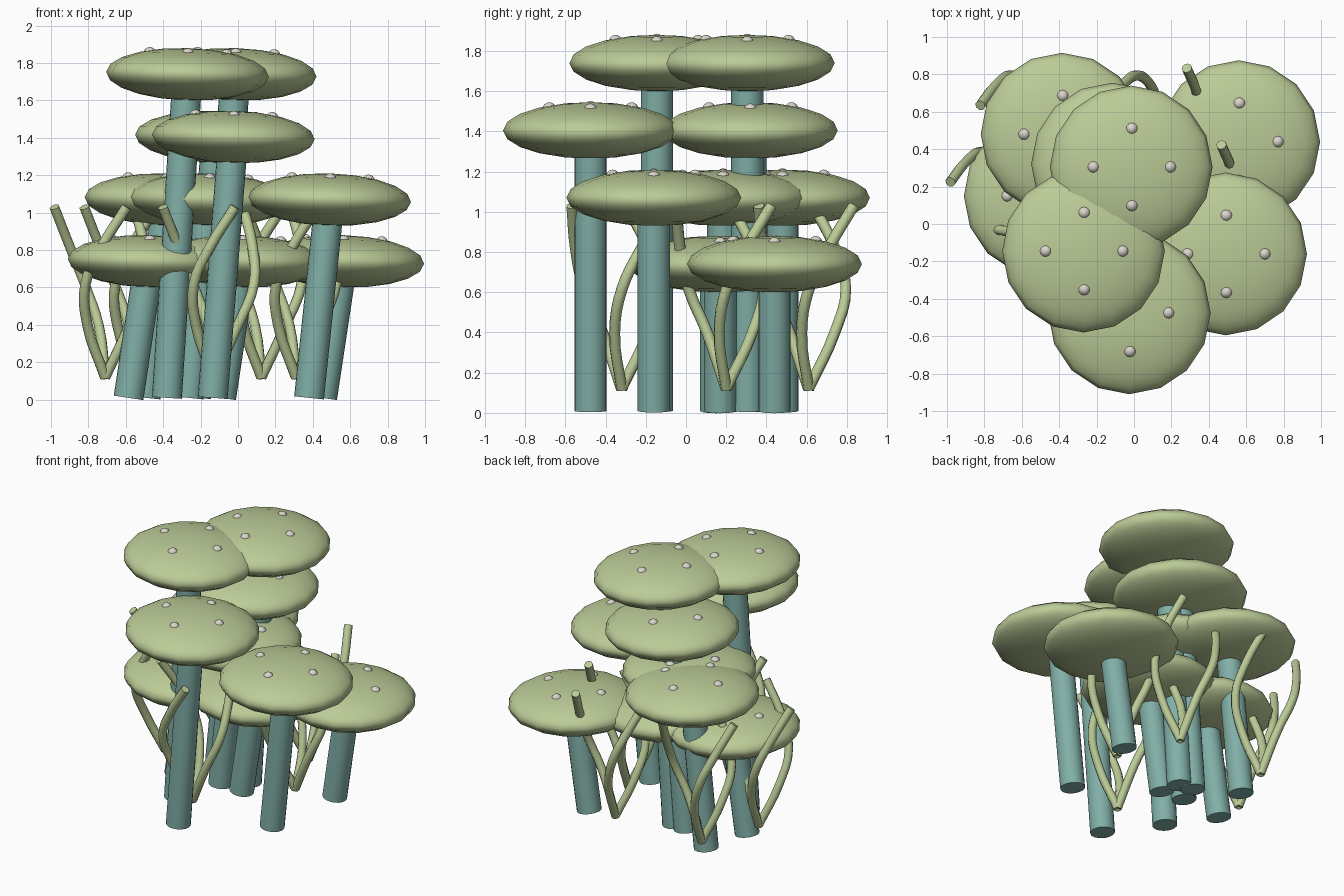
import bpy
import math
from mathutils import Matrix, Vector

cube = bpy.data.objects.get("Cube")
if cube:
    bpy.data.objects.remove(cube, do_unlink=True)


def material(name, color):
    mat = bpy.data.materials.new(name)
    mat.use_nodes = True
    mat.diffuse_color = (*color, 1)
    mat.node_tree.nodes["Principled BSDF"].inputs["Base Color"].default_value = (*color, 1)
    return mat


GREEN = material("pale_green", (0.50, 0.60, 0.31))
TEAL = material("teal", (0.22, 0.43, 0.39))
CREAM = material("cream", (0.70, 0.66, 0.60))


def finish(name, mat):
    obj = bpy.context.object
    obj.name = name
    obj.data.materials.append(mat)
    bpy.ops.object.shade_smooth_by_angle(angle=math.radians(50))
    return obj


def ellipsoid(name, centre, scale, mat, segments, rings, tilt=0):
    bpy.ops.mesh.primitive_uv_sphere_add(segments=segments, ring_count=rings, radius=1,
                                         location=centre, rotation=(0, tilt, 0))
    bpy.context.object.scale = scale
    return finish(name, mat)


CAP_R, CAP_H = 0.435, 0.14
STEM_R, LEAN, TILT = 0.08, 0.11, 0.03


def mushroom(i, x, y, z):
    # Leaning stem, from the ground up into the cap
    top, foot = Vector((x, y, z)), Vector((x - LEAN, y, 0.01))
    axis = top - foot
    bpy.ops.mesh.primitive_cylinder_add(vertices=20, radius=STEM_R, depth=axis.length,
                                        location=(top + foot) / 2,
                                        rotation=axis.to_track_quat("Z", "Y").to_euler())
    finish(f"stem_{i}", TEAL)
    # Flattened cap
    ellipsoid(f"cap_{i}", top, (CAP_R, CAP_R, CAP_H), GREEN, 16, 10, TILT)
    # Four spots around the crown
    turn = Matrix.Rotation(TILT, 3, "Y")
    for k in range(4):
        a = k * math.pi / 2
        offset = turn @ Vector((0.205 * math.cos(a), 0.205 * math.sin(a), 0.107))
        ellipsoid(f"spot_{i}_{k + 1}", top + offset, (0.033,) * 3, CREAM, 12, 8)


# One swirling arm, measured from the foot of its sprout
ARM = [(0, 0, 0.12), (-0.035, 0.13, 0.40), (-0.11, 0.185, 0.62),
       (-0.19, 0.13, 0.82), (-0.272, 0.024, 1.03)]


def sprout(i, x, y):
    curve = bpy.data.curves.new(f"sprout_{i}", "CURVE")
    curve.dimensions = "3D"
    curve.bevel_depth = 0.028
    curve.bevel_resolution = 2
    curve.resolution_u = 4
    curve.use_fill_caps = True
    for k in range(3):
        turn = Matrix.Rotation(k * math.tau / 3, 3, "Z")
        spline = curve.splines.new("BEZIER")
        spline.bezier_points.add(len(ARM) - 1)
        for point, co in zip(spline.bezier_points, ARM):
            point.co = turn @ Vector(co)
            point.handle_left_type = point.handle_right_type = "AUTO"
    obj = bpy.data.objects.new(f"sprout_{i}", curve)
    obj.location = (x, y, 0)
    bpy.context.collection.objects.link(obj)
    bpy.ops.object.select_all(action="DESELECT")
    obj.select_set(True)
    bpy.context.view_layer.objects.active = obj
    bpy.ops.object.convert(target="MESH")
    finish(f"sprout_{i}", GREEN)


# Cap centres in four tiers
TIERS = {
    0.74: [(0.56, 0.44), (-0.475, 0.15), (0.02, 0.17)],
    1.07: [(-0.385, 0.48), (0.49, -0.16), (-0.155, 0.185)],
    1.405: [(-0.025, -0.475), (-0.115, 0.32)],
    1.74: [(-0.27, -0.145), (-0.015, 0.305)],
}
count = 0
for height, spots in TIERS.items():
    for px, py in spots:
        count += 1
        mushroom(count, px, py, height)

# Three-armed sprouts between the stems
for n, (px, py) in enumerate([(-0.71, 0.2), (-0.55, 0.61), (0.125, 0.61),
                              (0.31, 0.2), (-0.13, -0.32)], 1):
    sprout(n, px, py)
